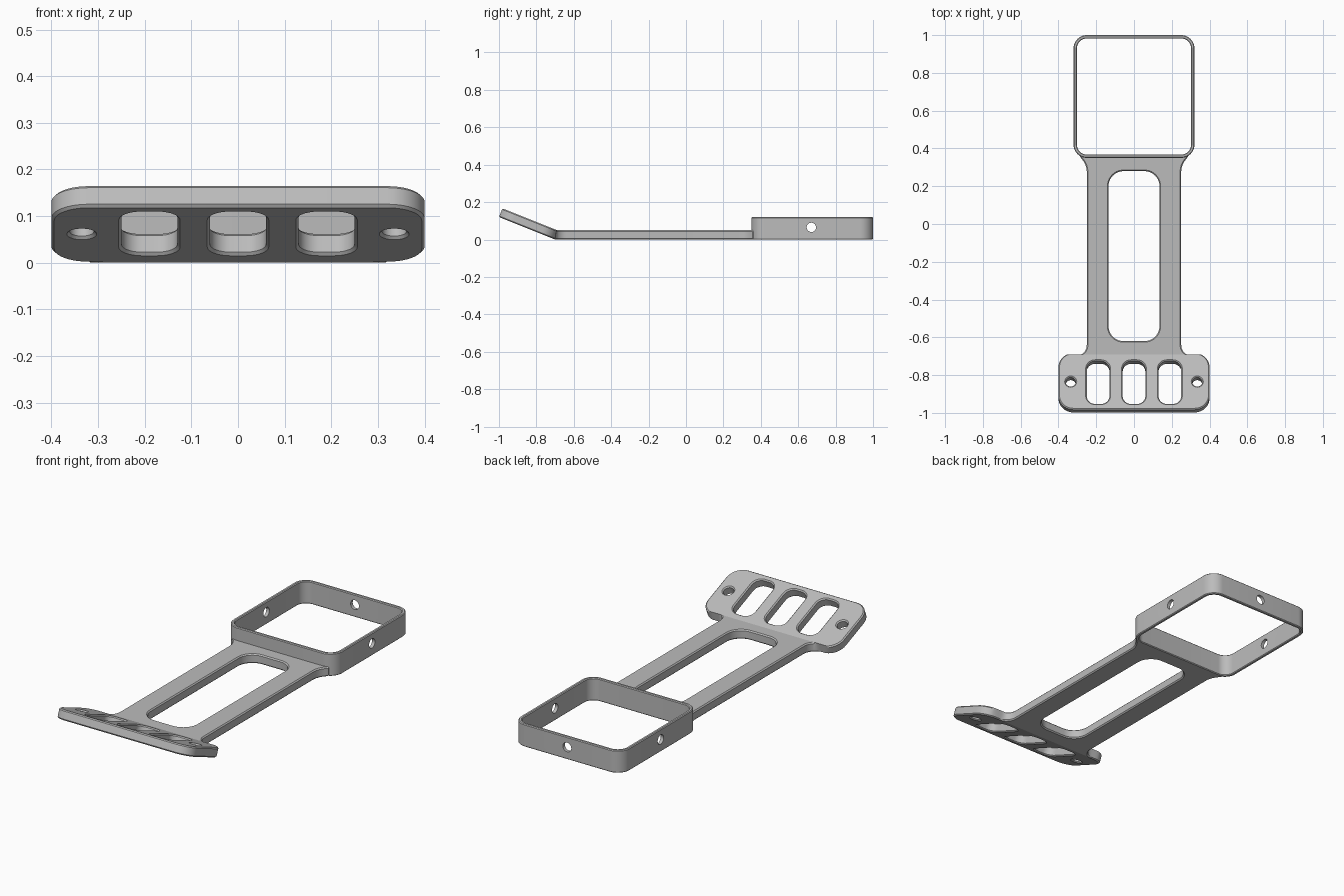
import bpy, bmesh, math
from mathutils import Vector, Matrix

if "Cube" in bpy.data.objects:
    bpy.data.objects.remove(bpy.data.objects["Cube"], do_unlink=True)

GREY = (0.5, 0.5, 0.5, 1)
mat = bpy.data.materials.new("plain grey")
mat.use_nodes = True
mat.diffuse_color = GREY
mat.node_tree.nodes["Principled BSDF"].inputs["Base Color"].default_value = GREY


def rounded(corners, steps=10):
    """Counter-clockwise polygon from (x, y, radius) corners."""
    pts = []
    for i, (x, y, r) in enumerate(corners):
        p = Vector((x, y))
        a = (Vector(corners[i - 1][:2]) - p).normalized()
        b = (Vector(corners[(i + 1) % len(corners)][:2]) - p).normalized()
        if r == 0:
            arc = [p]
        else:
            half = a.angle(b) / 2
            c = p + (a + b).normalized() * r / math.sin(half)
            start = p + a * r / math.tan(half) - c
            end = p + b * r / math.tan(half) - c
            a0 = math.atan2(start.y, start.x)
            sweep = math.atan2(start.x * end.y - start.y * end.x, start.dot(end))
            arc = [c + r * Vector((math.cos(a0 + sweep * k / steps),
                                   math.sin(a0 + sweep * k / steps)))
                   for k in range(steps + 1)]
        pts += [q for q in arc if not pts or (q - pts[-1]).length > 1e-4]
    if (pts[0] - pts[-1]).length < 1e-4:
        pts.pop()
    return pts


def box_loop(cx, cy, hx, hy, r):
    return rounded([(cx - hx, cy - hy, r), (cx + hx, cy - hy, r),
                    (cx + hx, cy + hy, r), (cx - hx, cy + hy, r)])


def inset(loop, d):
    out = []
    for i, p in enumerate(loop):
        e1 = (p - loop[i - 1]).normalized()
        e2 = (loop[(i + 1) % len(loop)] - p).normalized()
        n1, n2 = Vector((-e1.y, e1.x)), Vector((-e2.y, e2.x))
        out.append(p + (n1 + n2) * d / (1 + n1.dot(n2)))
    return out


def chamfered_plate(outer, holes, height, ch):
    """Plate with holes and chamfered rims on both sides."""
    bm = bmesh.new()
    caps = {0: [], 3: []}
    levels = [(ch, 0), (0, ch), (0, height - ch), (ch, height)]
    for k, loop in enumerate([outer] + holes):
        sign = 1 if k == 0 else -1
        rings = [[bm.verts.new((*q, z)) for q in inset(loop, sign * d)]
                 for d, z in levels]
        n = len(loop)
        for lo, hi in zip(rings, rings[1:]):
            for i in range(n):
                j = (i + 1) % n
                bm.faces.new((lo[i], lo[j], hi[j], hi[i]))
        for level in caps:
            ring = rings[level]
            caps[level] += [bm.edges.get((ring[i - 1], ring[i])) for i in range(n)]
    for edges in caps.values():
        bmesh.ops.triangle_fill(bm, use_beauty=True, edges=edges, normal=(0, 0, 1))
    bmesh.ops.recalc_face_normals(bm, faces=bm.faces)
    return bm


def finish(bm, name):
    mesh = bpy.data.meshes.new(name)
    bm.to_mesh(mesh)
    bm.free()
    mesh.materials.append(mat)
    ob = bpy.data.objects.new(name, mesh)
    bpy.context.collection.objects.link(ob)
    return ob


def shade(ob):
    bpy.ops.object.select_all(action="DESELECT")
    ob.select_set(True)
    bpy.context.view_layer.objects.active = ob
    bpy.ops.object.shade_smooth_by_angle(angle=math.radians(20))


# Strap and paddle: one flat outline, later bent along BEND
BEND, TILT, THICK = -0.70, math.radians(21.8), 0.05
side = [(0.40, -1.023, 0.08), (0.40, BEND, 0.08), (0.25, BEND, 0.06),
        (0.25, 0.31, 0.1), (0.285, 0.355, 0), (0.285, 0.362, 0)]
outline = rounded(side + [(-x, y, r) for x, y, r in reversed(side)])
holes = [box_loop(0, -0.17, 0.135, 0.45, 0.08)]
holes += [box_loop(x, -0.868, 0.06, 0.122, 0.045) for x in (-0.19, 0, 0.19)]
holes += [box_loop(x, -0.865, 0.026, 0.026, 0.026) for x in (-0.335, 0.335)]
bm = chamfered_plate(outline, holes, THICK, 0.006)
bmesh.ops.bisect_plane(bm, geom=bm.verts[:] + bm.edges[:] + bm.faces[:], dist=1e-4,
                       plane_co=(0, BEND, 0), plane_no=(0, 1, 0))

# Tilt the paddle up with a mitred bend
for v in bm.verts:
    x, y, z = v.co
    miter = z * math.tan(TILT / 2)
    if y > BEND + 1e-4:
        v.co.y = max(y, BEND + miter)
    else:
        s = max(BEND - y, miter)
        v.co.y = BEND - s * math.cos(TILT) + z * math.sin(TILT)
        v.co.z = s * math.sin(TILT) + z * math.cos(TILT)
shade(finish(bm, "strap_and_paddle"))

# Square collar at the back
collar = finish(chamfered_plate(box_loop(0, 0.675, 0.32, 0.325, 0.07),
                                [box_loop(0, 0.675, 0.302, 0.307, 0.052)],
                                0.12, 0.004), "square_collar")

# Screw holes through both sides and the back of the collar
for name, place, axis, depth in (("side_cutter", (0, 0.67, 0.065), "Y", 1.0),
                                 ("back_cutter", (0, 1.0, 0.065), "X", 0.3)):
    bm = bmesh.new()
    turn = Matrix.Translation(place) @ Matrix.Rotation(math.pi / 2, 4, axis)
    bmesh.ops.create_cone(bm, cap_ends=True, segments=24, radius1=0.025,
                          radius2=0.025, depth=depth, matrix=turn)
    cutter = finish(bm, name)
    cutter.hide_render = True
    mod = collar.modifiers.new(name, "BOOLEAN")
    mod.operation, mod.solver, mod.object = "DIFFERENCE", "EXACT", cutter
    bpy.context.view_layer.objects.active = collar
    bpy.ops.object.modifier_apply(modifier=name)
    bpy.data.objects.remove(cutter, do_unlink=True)
shade(collar)
